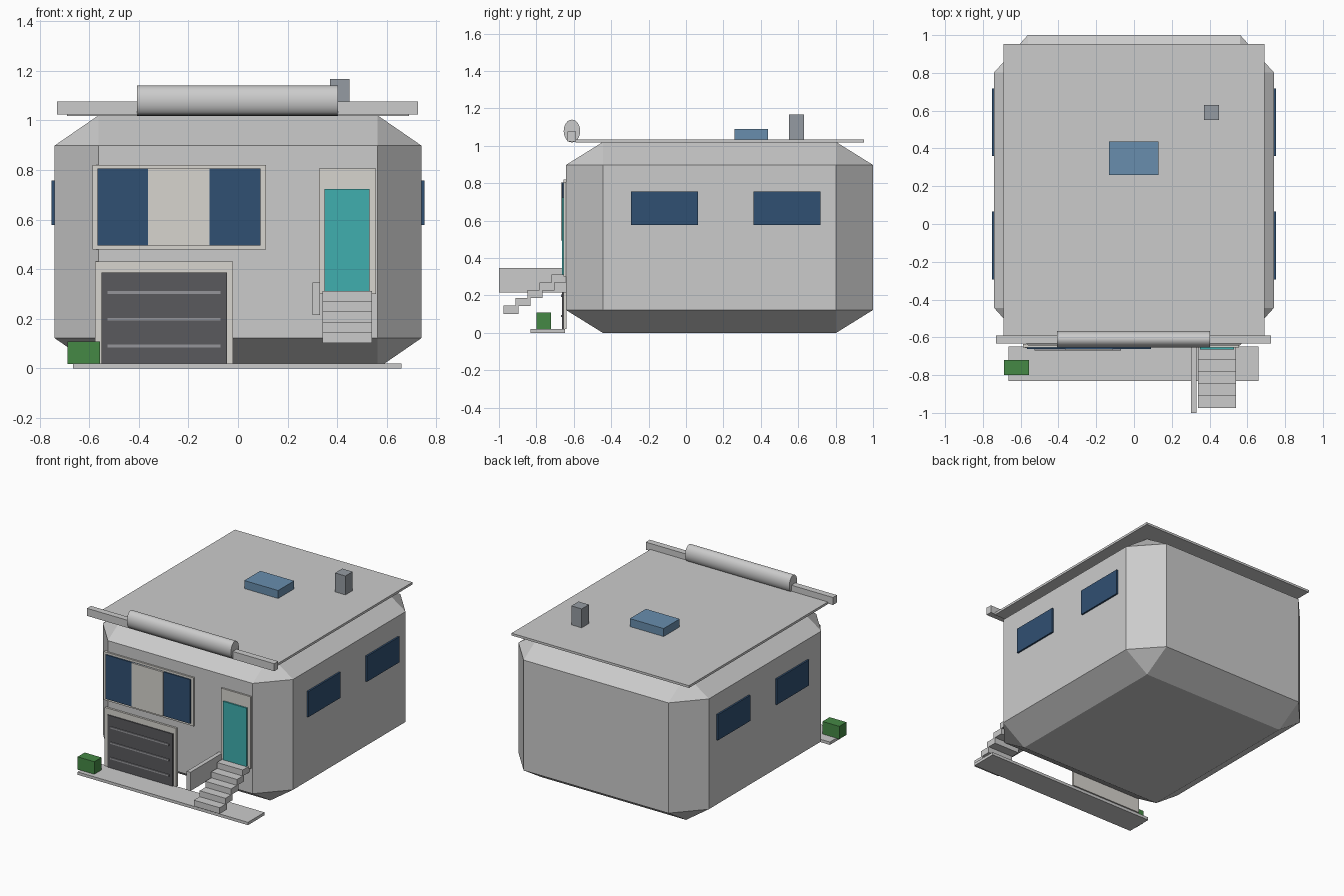
import bpy, bmesh, math
from mathutils import Matrix, Vector

if "Cube" in bpy.data.objects:
    bpy.data.objects.remove(bpy.data.objects["Cube"])


def material(name, rgb):
    m = bpy.data.materials.new(name)
    m.diffuse_color = (*rgb, 1)
    m.use_nodes = True
    m.node_tree.nodes["Principled BSDF"].inputs["Base Color"].default_value = m.diffuse_color
    return m


NAVY = material("navy_glass", (0.03, 0.08, 0.17))
TEAL = material("teal", (0.05, 0.43, 0.43))
DARK = material("dark_grey", (0.10, 0.10, 0.11))
SLAT = material("slat_grey", (0.30, 0.30, 0.32))
BLUE = material("skylight_blue", (0.14, 0.27, 0.42))
STEEL = material("steel", (0.30, 0.33, 0.36))
GREEN = material("green", (0.06, 0.25, 0.06))
PALE = material("pale", (0.68, 0.66, 0.62))


def finish(name, bm, mat=None):
    me = bpy.data.meshes.new(name)
    bm.to_mesh(me)
    bm.free()
    ob = bpy.data.objects.new(name, me)
    bpy.context.collection.objects.link(ob)
    if mat:
        me.materials.append(mat)
    return ob


def box(name, x, y, z, mat=None, bevel=0):
    """Box between (min, max) pairs; bevel is a fraction of every side."""
    bm = bmesh.new()
    bmesh.ops.create_cube(bm, size=1)
    if bevel:
        bmesh.ops.bevel(bm, geom=bm.edges[:], offset=bevel, segments=1,
                        affect='EDGES', profile=0.5)
    lo, hi = Vector((x[0], y[0], z[0])), Vector((x[1], y[1], z[1]))
    bmesh.ops.scale(bm, vec=hi - lo, verts=bm.verts)
    bmesh.ops.translate(bm, vec=(lo + hi) / 2, verts=bm.verts)
    return finish(name, bm, mat)


# House body and flat roof
box("house_body", (-0.74, 0.74), (-0.642, 1.0), (0, 1.02), bevel=0.12)
box("roof", (-0.69, 0.69), (-0.592, 0.952), (1.018, 1.034))

# Awning bar and roll along the front of the roof
box("awning_bar", (-0.73, 0.725), (-0.633, -0.589), (1.023, 1.076))
bm = bmesh.new()
bmesh.ops.create_cone(bm, cap_ends=True, segments=24, radius1=1, radius2=1, depth=1)
bmesh.ops.rotate(bm, matrix=Matrix.Rotation(math.pi / 2, 3, 'Y'), verts=bm.verts)
bmesh.ops.scale(bm, vec=(0.81, 0.044, 0.061), verts=bm.verts)
bmesh.ops.translate(bm, vec=(-0.002, -0.61, 1.079), verts=bm.verts)
roll = finish("awning_roll", bm)
for p in roll.data.polygons:
    p.use_smooth = len(p.vertices) == 4
for e in roll.data.edges:
    a, b = (roll.data.vertices[i].co for i in e.vertices)
    e.use_edge_sharp = abs(a.x - b.x) < 0.01

# Roof fittings
box("skylight", (-0.133, 0.13), (0.26, 0.438), (1.03, 1.09), BLUE)
box("chimney", (0.37, 0.45), (0.55, 0.63), (1.03, 1.167), STEEL)

# Side windows, mirrored
for side, sx in (("left", -1), ("right", 1)):
    for i, y in enumerate((-0.293, 0.36)):
        box(f"{side}_window_{i + 1}", sorted((sx * 0.73, sx * 0.752)),
            (y, y + 0.358), (0.577, 0.757), NAVY)

# Front window
box("front_window_frame", (-0.587, 0.113), (-0.654, -0.635), (0.48, 0.82), PALE)
box("front_window_glass", (-0.566, 0.091), (-0.662, -0.648), (0.495, 0.805), NAVY)
box("front_window_panel", (-0.362, -0.115), (-0.668, -0.655), (0.495, 0.805), PALE)

# Garage door with slats
box("garage_frame", (-0.577, -0.021), (-0.656, -0.638), (0.02, 0.43), PALE)
box("garage_door", (-0.55, -0.044), (-0.663, -0.648), (0.02, 0.387), DARK)
for i in range(3):
    z = 0.09 + 0.108 * i
    box(f"garage_slat_{i + 1}", (-0.526, -0.07), (-0.669, -0.66),
        (z - 0.006, z + 0.006), SLAT)

# Entrance door
box("door_frame", (0.326, 0.556), (-0.654, -0.635), (0.30, 0.806), PALE)
box("front_door", (0.349, 0.53), (-0.664, -0.648), (0.31, 0.723), TEAL)

# Floating steps and side rail
for i in range(5):
    y, z = -0.975 + 0.064 * i, 0.102 + 0.0418 * i
    box(f"step_{i + 1}", (0.34, 0.54), (y, y + 0.08), (z, z + 0.043))
box("stair_rail", (0.301, 0.33), (-1.0, -0.638), (0.216, 0.347))

# Front walkway and planter
box("walkway", (-0.665, 0.66), (-0.832, -0.648), (0, 0.02))
box("planter", (-0.687, -0.557), (-0.8, -0.721), (0.018, 0.108), GREEN)
